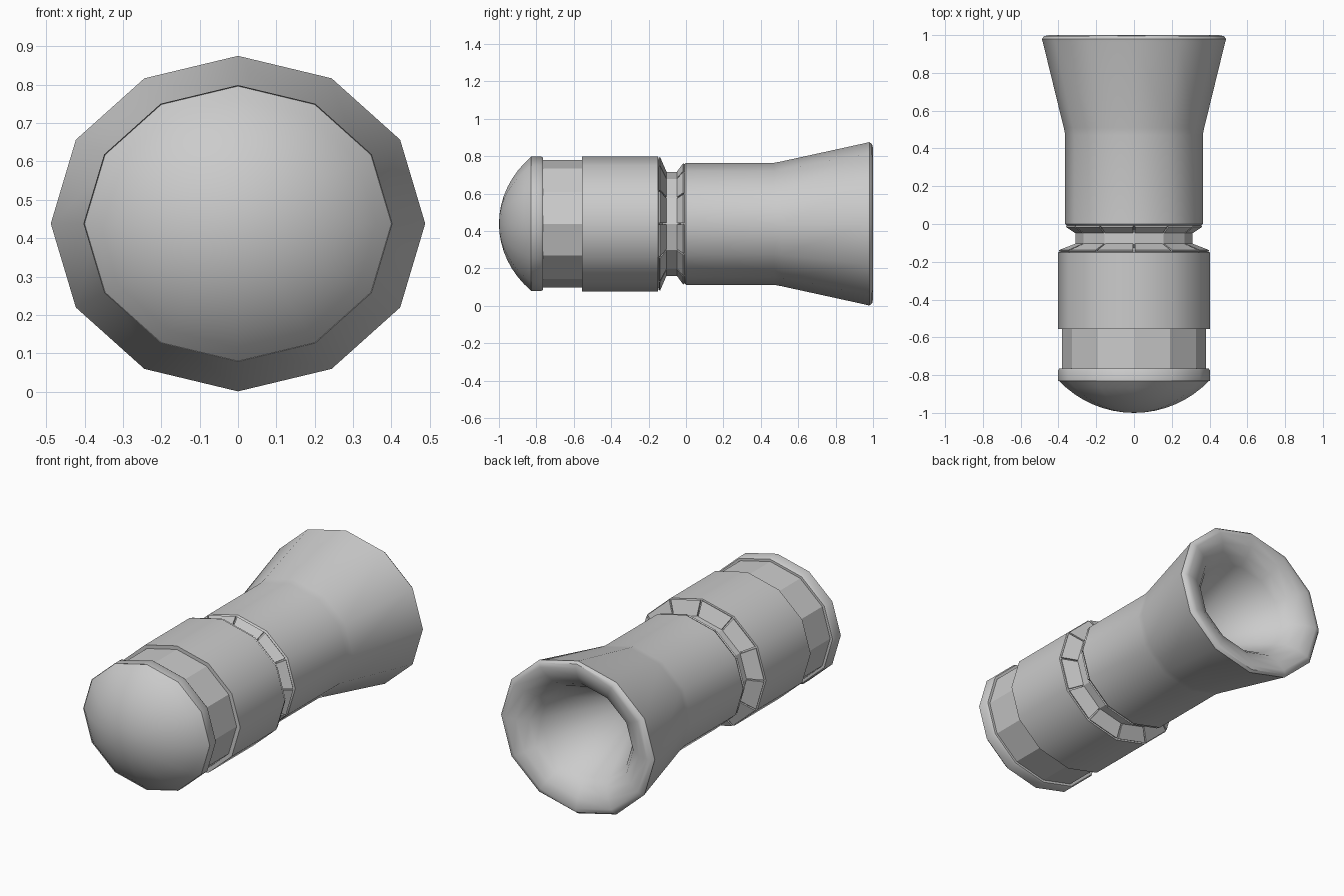
import bpy, bmesh, math
from mathutils import Vector

if "Cube" in bpy.data.objects:
    bpy.data.objects.remove(bpy.data.objects["Cube"])

SIDES, FLAT, ZC = 12, 0.896, 0.438   # twelve-sided, slightly flattened body


def point(r, y, step):
    a = 2 * math.pi * step / SIDES
    return Vector((r * math.cos(a), y, ZC + FLAT * r * math.sin(a)))


def finish(name, bm, smooth):
    bmesh.ops.remove_doubles(bm, verts=bm.verts, dist=1e-5)
    bmesh.ops.recalc_face_normals(bm, faces=bm.faces)
    me = bpy.data.meshes.new(name)
    bm.to_mesh(me)
    bm.free()
    ob = bpy.data.objects.new(name, me)
    bpy.context.collection.objects.link(ob)
    if smooth:
        bpy.context.view_layer.objects.active = ob
        ob.select_set(True)
        bpy.ops.object.shade_smooth_by_angle(angle=math.radians(40))
        ob.select_set(False)
    return ob


def lathe(name, profile, smooth=True):
    """Spin (radius, y) points around the lengthwise axis."""
    bm = bmesh.new()
    rings = [[bm.verts.new(point(r, y, i)) for i in range(SIDES)] for r, y in profile]
    for a, b in zip(rings, rings[1:]):
        for i in range(SIDES):
            j = (i + 1) % SIDES
            bm.faces.new((a[i], a[j], b[j], b[i]))
    bmesh.ops.dissolve_degenerate(bm, dist=1e-6, edges=bm.edges)
    return finish(name, bm, smooth)


def plates(name, r0, y0, r1, y1, gap=0.025):
    """Ring of sloping plates separated by narrow slits."""
    bm = bmesh.new()
    for i in range(SIDES):
        vs = []
        for r, y in ((r0, y0), (r1, y1)):
            p, q = point(r, y, i), point(r, y, i + 1)
            vs += [p.lerp(q, gap), p.lerp(q, 1 - gap)]
        bm.faces.new([bm.verts.new(vs[k]) for k in (0, 1, 3, 2)])
    ob = finish(name, bm, False)
    mod = ob.modifiers.new("thickness", "SOLIDIFY")
    mod.thickness, mod.offset = 0.008, 0
    return ob


# rounded front cap, an arc meeting a short rim
R, edge = 0.55, math.asin(0.40 / 0.55)
dome = [(R * math.sin(edge * t / 8), -1 + R * (1 - math.cos(edge * t / 8))) for t in range(9)]
lathe("front_cap", dome + [(0.402, -0.83), (0.402, -0.775), (0.395, -0.765), (0.36, -0.765)])

# faceted grip band
lathe("grip_band", [(0.38, -0.78), (0.38, -0.545)], smooth=False)

# front collar
lathe("front_collar", [(0.36, -0.555), (0.403, -0.555), (0.403, -0.15), (0.38, -0.145), (0.29, -0.115)])

# narrow neck with sloping plates on both sides
lathe("neck", [(0.31, -0.13), (0.31, -0.03)], smooth=False)
plates("front_neck_plates", 0.398, -0.142, 0.31, -0.108)
plates("rear_neck_plates", 0.36, -0.012, 0.31, -0.045)

# main tube flaring into a bell with a rolled lip and a hollow cone
lathe("bell", [(0.30, -0.035), (0.352, -0.012), (0.364, 0.0), (0.364, 0.47), (0.372, 0.51),
               (0.482, 0.96), (0.488, 0.98), (0.475, 0.995), (0.45, 1.0), (0.39, 0.985),
               (0.33, 0.95), (0.29, 0.90), (0.0, 0.38)])
